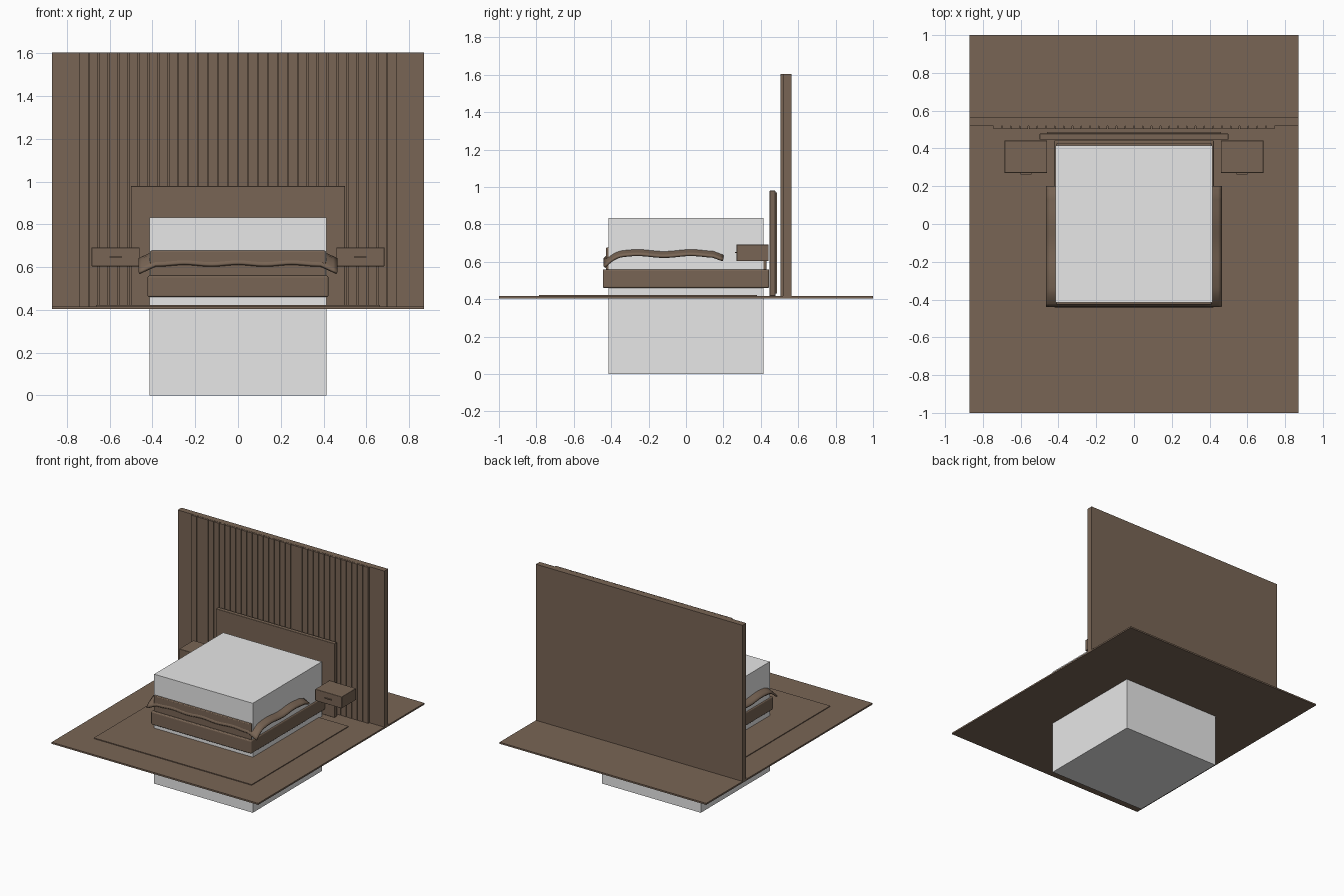
import bpy, bmesh, math

default = bpy.data.objects.get("Cube")
if default:
    bpy.data.objects.remove(default, do_unlink=True)


def make_material(name, rgb):
    mat = bpy.data.materials.new(name)
    mat.use_nodes = True
    mat.diffuse_color = (*rgb, 1)
    mat.node_tree.nodes["Principled BSDF"].inputs["Base Color"].default_value = (*rgb, 1)
    return mat


brown = make_material("warm_brown", (0.19, 0.13, 0.09))
grey = make_material("light_grey", (0.8, 0.8, 0.8))


def add_object(name, bm, mat):
    mesh = bpy.data.meshes.new(name)
    bmesh.ops.recalc_face_normals(bm, faces=bm.faces)
    bm.to_mesh(mesh)
    bm.free()
    mesh.materials.append(mat)
    obj = bpy.data.objects.new(name, mesh)
    bpy.context.collection.objects.link(obj)
    return obj


def box(name, xs, ys, zs, mat=brown, bevel=0):
    bm = bmesh.new()
    bmesh.ops.create_cube(bm, size=1)
    for v in bm.verts:
        for axis, (low, high) in enumerate((xs, ys, zs)):
            v.co[axis] = low if v.co[axis] < 0 else high
    obj = add_object(name, bm, mat)
    if bevel:
        mod = obj.modifiers.new("soft_edges", "BEVEL")
        mod.width = bevel
        mod.segments = 3
    return obj


# Room: floor, rug and back wall
box("floor", (-0.87, 0.87), (-1, 1), (0.405, 0.417))
box("rug", (-0.665, 0.665), (-0.785, 0.38), (0.416, 0.423))
box("back_wall", (-0.87, 0.87), (0.518, 0.563), (0.417, 1.605))

# Narrow vertical slats with shallow chamfers
SLATS = 32
pitch = 1.49 / SLATS
for i in range(SLATS):
    x = -0.745 + pitch * i
    box(f"wall_slat_{i + 1}", (x + 0.002, x + pitch - 0.002),
        (0.504, 0.519), (0.417, 1.604))

# Headboard with a thin backing panel
box("headboard", (-0.5, 0.5), (0.447, 0.478), (0.417, 0.98), bevel=0.003)
box("headboard_backing", (-0.46, 0.46), (0.478, 0.487), (0.43, 0.97))

# Bed frame, mattress and the large plain block through them
box("bed_base", (-0.423, 0.423), (-0.445, 0.445), (0.46, 0.56), bevel=0.008)
box("mattress", (-0.41, 0.41), (-0.428, 0.43), (0.555, 0.677), bevel=0.006)
box("plain_block", (-0.415, 0.415), (-0.415, 0.415), (0, 0.833), grey)

# Bedside drawers, one on each side
for side, label in ((-1, "right"), (1, "left")):
    box(f"{label}_nightstand", sorted((side * 0.46, side * 0.685)),
        (0.27, 0.442), (0.604, 0.692), bevel=0.003)
    box(f"{label}_drawer_handle", sorted((side * 0.543, side * 0.6)),
        (0.262, 0.271), (0.646, 0.651))


# Draped blanket: a rippled sheet falling at both sides and at the foot
def drape(x, y):
    side = max(0, (abs(x) - 0.39) / 0.075)
    foot = max(0, (-0.34 - y) / 0.1)
    head = max(0, (y - 0.15) / 0.05)
    ripple = 0.005 * math.sin(22 * y + 1) + 0.004 * math.cos(25 * x)
    return 0.677 + ripple - 0.042 * side - 0.058 * foot ** 2 - 0.02 * head


bm = bmesh.new()
bmesh.ops.create_grid(bm, x_segments=48, y_segments=36, size=1)
for v in bm.verts:
    x, y = v.co.x * 0.465, -0.12 + v.co.y * 0.32
    v.co = (x, y, drape(x, y))
blanket = add_object("blanket", bm, brown)
thick = blanket.modifiers.new("thickness", "SOLIDIFY")
thick.thickness = 0.013
thick.offset = -1
bpy.ops.object.select_all(action="DESELECT")
blanket.select_set(True)
bpy.context.view_layer.objects.active = blanket
bpy.ops.object.shade_smooth_by_angle(angle=math.radians(40))
